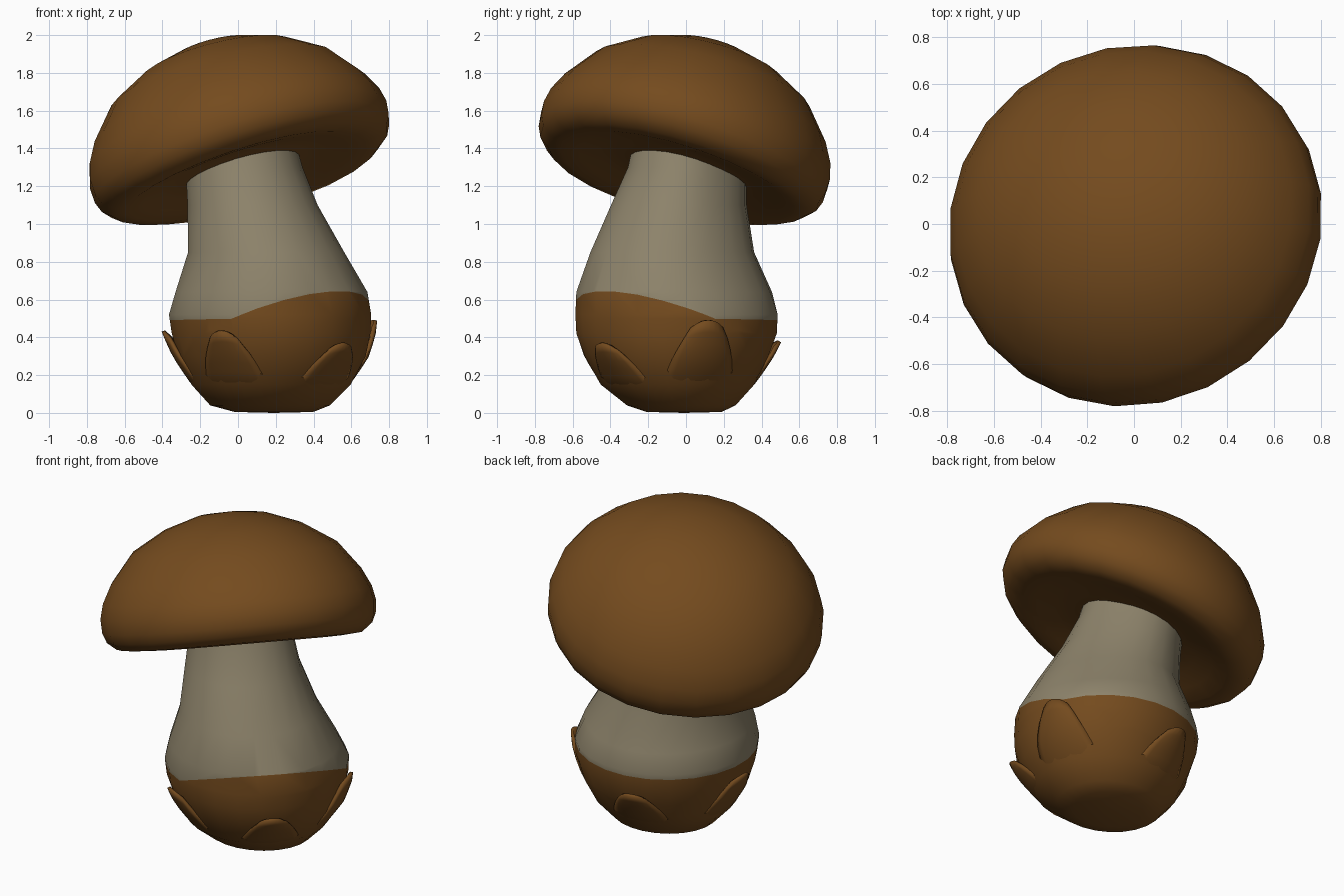
import bpy, bmesh, math
from mathutils import Vector

if "Cube" in bpy.data.objects:
    bpy.data.objects.remove(bpy.data.objects["Cube"])

def material(name, rgb):
    m = bpy.data.materials.new(name)
    m.diffuse_color = (*rgb, 1)
    m.use_nodes = True
    m.node_tree.nodes["Principled BSDF"].inputs["Base Color"].default_value = m.diffuse_color
    return m

BROWN = material("brown", (0.175, 0.07, 0.013))
BEIGE = material("greyish_beige", (0.265, 0.225, 0.145))
SIDES = 24

def loft(bm, rings, first, last):
    """Skin a stack of closed rings and close both ends with a fan."""
    rows = [[bm.verts.new(p) for p in r] for r in rings]
    n = len(rows[0])
    for a, b in zip(rows, rows[1:]):
        for i in range(n):
            j = (i + 1) % n
            bm.faces.new((a[i], a[j], b[j], b[i]))
    for row, tip in ((rows[0], first), (rows[-1], last)):
        c = bm.verts.new(tip)
        for i in range(n):
            bm.faces.new((row[i], row[(i + 1) % n], c))
    bmesh.ops.recalc_face_normals(bm, faces=bm.faces)

def finish(name, bm, mats, angle=60):
    me = bpy.data.meshes.new(name)
    bm.to_mesh(me)
    bm.free()
    ob = bpy.data.objects.new(name, me)
    bpy.context.collection.objects.link(ob)
    for m in mats:
        me.materials.append(m)
    bpy.ops.object.select_all(action='DESELECT')
    ob.select_set(True)
    bpy.context.view_layer.objects.active = ob
    bpy.ops.object.shade_smooth_by_angle(angle=math.radians(angle))
    return ob

# Cap: revolved profile (radius, height along axis), tilted to the back left
axis = Vector((-0.242, 0.242, 0.94)).normalized()
ax = (Vector((1, 0, 0)) - axis * axis.x).normalized()
ay = axis.cross(ax)
centre = Vector((0.05, -0.05, 1.23))
profile = [(0.28, 0.065), (0.34, 0.07), (0.45, 0.06), (0.56, 0.04), (0.66, 0.025),
           (0.735, 0.035), (0.79, 0.08), (0.814, 0.135), (0.82, 0.21), (0.80, 0.29),
           (0.745, 0.39), (0.61, 0.553), (0.41, 0.675), (0.21, 0.745)]

def cap_point(r, s, t):
    # the rim sags at the sides and rises towards the front right
    d = t + math.pi / 4
    rim = (r / 0.8) ** 2 * max(0, 1 - s / 0.5)
    s += rim * (0.03 * math.cos(d) - 0.035 * math.sin(d) ** 2 + 0.01 * math.sin(d))
    return centre + axis * s + ax * (r * math.cos(t)) + ay * (0.965 * r * math.sin(t))

turn = [2 * math.pi * (i + 0.5) / SIDES for i in range(SIDES)]
bm = bmesh.new()
loft(bm, [[cap_point(r, s, t) for t in turn] for r, s in profile],
     cap_point(0, 0.065, 0), cap_point(0, 0.767, 0))
finish("cap", bm, [BROWN])

# Stem with bulb: sections (z, centre x, centre y, radius x, radius y)
sections = [(0.005, 0.19, -0.01, 0.21, 0.20), (0.04, 0.17, -0.025, 0.32, 0.29),
            (0.15, 0.175, -0.045, 0.425, 0.41), (0.30, 0.18, -0.05, 0.50, 0.49),
            (0.42, 0.175, -0.05, 0.53, 0.535), (0.52, 0.17, -0.05, 0.54, 0.54),
            (0.64, 0.18, -0.06, 0.515, 0.525), (0.85, 0.152, -0.07, 0.42, 0.44),
            (1.10, 0.08, -0.035, 0.35, 0.365), (1.30, 0.035, 0.01, 0.315, 0.32),
            (1.48, 0.01, 0.02, 0.29, 0.29)]

def section_at(z):
    for a, b in zip(sections, sections[1:]):
        if z <= b[0]:
            f = max(0, (z - a[0]) / (b[0] - a[0]))
            return [p + (q - p) * f for p, q in zip(a, b)]
    return sections[-1]

def stem_point(z, t, out=0.0):
    _, cx, cy, rx, ry = section_at(z)
    # slightly flattened towards the back right, above the bulb
    if z > 0.55:
        out -= 0.04 * max(0, math.cos(t - math.pi / 4)) ** 4
    return Vector((cx + (rx + out) * math.cos(t), cy + (ry + out) * math.sin(t), z))

bm = bmesh.new()
loft(bm, [[stem_point(s[0], t) for t in turn] for s in sections],
     Vector((0.19, -0.01, 0)), Vector((0.01, 0.02, 1.48)))
# Bulb colour ends at a level edge that climbs towards the front right
cuts = [(Vector((0.17, -0.05, 0.495)), Vector((-0.01, 0.01, 1)).normalized()),
        (Vector((0.17, -0.05, 0.405)), Vector((-0.318, 0.318, 1)).normalized())]
for co, no in cuts:
    bmesh.ops.bisect_plane(bm, geom=bm.verts[:] + bm.edges[:] + bm.faces[:],
                           plane_co=co, plane_no=no)
for f in bm.faces:
    mid = f.calc_center_median()
    f.material_index = int(all((mid - co).dot(no) > 0 for co, no in cuts))
finish("stem_and_bulb", bm, [BROWN, BEIGE])

# Peeling scales round the bulb: (direction in degrees, tip height, half width)
for k, (deg, tip, half) in enumerate([(17, 0.49, 0.54), (-46, 0.365, 0.52),
                                      (-118, 0.43, 0.50), (178, 0.43, 0.52),
                                      (103, 0.375, 0.52)]):
    bm = bmesh.new()
    nu, nv = 8, 6
    grid = []
    for j in range(nv + 1):
        v = j / nv
        row = []
        for i in range(nu + 1):
            u = 2 * i / nu - 1
            z = 0.11 + v * (tip - 0.11) * (1 - 0.10 * u * u)
            out = -0.02 + 0.068 * v ** 0.7 * (1 - 0.4 * u * u)
            t = math.radians(deg) + u * half * (1 - 0.7 * v)
            row.append(bm.verts.new(stem_point(z, t, out)))
        grid.append(row)
    for a, b in zip(grid, grid[1:]):
        for i in range(nu):
            bm.faces.new((a[i], a[i + 1], b[i + 1], b[i]))
    ob = finish(f"bulb_scale_{k + 1}", bm, [BROWN], 60)
    mod = ob.modifiers.new("thickness", 'SOLIDIFY')
    mod.thickness = 0.018
    mod.offset = -1
